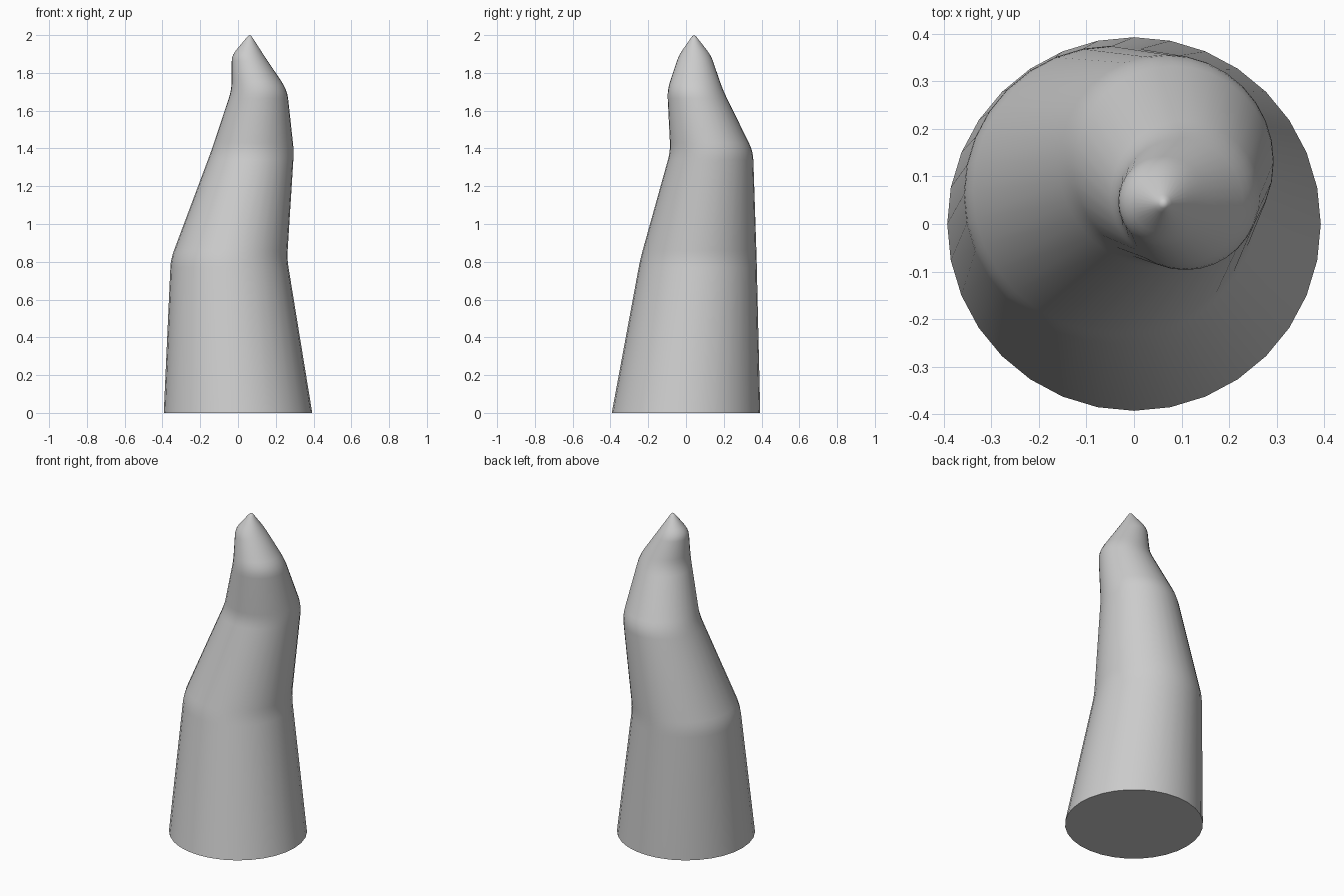
import bpy, bmesh, math
from mathutils import Vector

if "Cube" in bpy.data.objects:
    bpy.data.objects.remove(bpy.data.objects["Cube"])

SIDES = 32
# Spine joints: centre x, y, z, radius
joints = [Vector(j) for j in [
    (0, 0, 0, 0.393),
    (-0.048, 0.066, 0.815, 0.308),
    (0.077, 0.136, 1.385, 0.219),
    (0.113, 0.048, 1.71, 0.147),
    (0.052, 0.047, 1.893, 0.085),
    (0.063, 0.042, 2.008, 0.0),
]]

# Round each joint with a short quadratic blend
rings = [joints[0]]
for a, b, c in zip(joints, joints[1:], joints[2:]):
    d = 0.045 if b.z < 1.8 else 0.03
    p = b.lerp(a, d / (b.z - a.z))
    q = b.lerp(c, d / (c.z - b.z))
    for i in range(5):
        t = i / 4
        rings.append(p.lerp(b, t).lerp(b.lerp(q, t), t))
# Rounded tip
rings.append(joints[-2].lerp(joints[-1], 0.78))
rings.append(Vector((0.062, 0.043, 1.994, 0.010)))

# Loft the rings
bm = bmesh.new()
loops = []
for x, y, z, r in rings:
    loops.append([bm.verts.new((x + r * math.cos(2 * math.pi * k / SIDES),
                                y + r * math.sin(2 * math.pi * k / SIDES), z))
                  for k in range(SIDES)])
for lo, hi in zip(loops, loops[1:]):
    for k in range(SIDES):
        n = (k + 1) % SIDES
        bm.faces.new((lo[k], lo[n], hi[n], hi[k]))
# Flat base and tip point
bm.faces.new(loops[0][::-1])
tip = bm.verts.new((0.062, 0.043, 2.0))
for k in range(SIDES):
    bm.faces.new((loops[-1][k], loops[-1][(k + 1) % SIDES], tip))

mesh = bpy.data.meshes.new("curved_horn")
bm.to_mesh(mesh)
bm.free()
horn = bpy.data.objects.new("curved_horn", mesh)
bpy.context.collection.objects.link(horn)
bpy.context.view_layer.objects.active = horn
horn.select_set(True)
bpy.ops.object.shade_smooth_by_angle(angle=math.radians(50))
